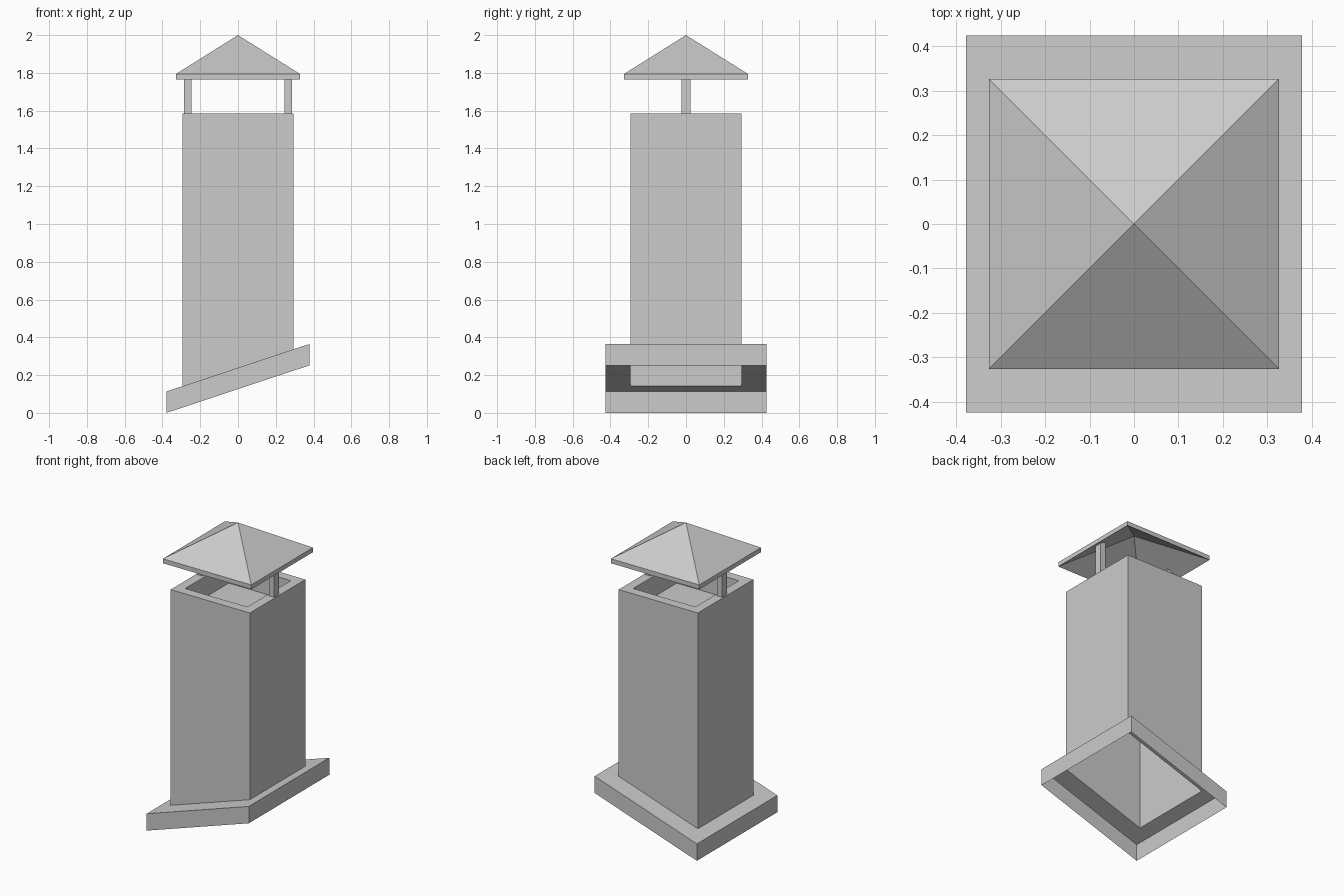
import bpy
import bmesh

# Remove the default cube
cube = bpy.data.objects.get("Cube")
if cube:
    bpy.data.objects.remove(cube, do_unlink=True)

# Single material
grey = bpy.data.materials.new("light grey")
grey.use_nodes = True
colour = (0.6, 0.6, 0.6, 1.0)
grey.diffuse_color = colour
grey.node_tree.nodes["Principled BSDF"].inputs["Base Color"].default_value = colour

CORNERS = [(-1, -1), (1, -1), (1, 1), (-1, 1)]
PITCH = 0.332  # rise of the base towards +x


def loft(name, loops, cap_end=False, cap_start=False, x=0.0):
    """Join rectangular loops (half_x, half_y, z, pitch) into one flat-faced shell."""
    bm = bmesh.new()
    rings = [[bm.verts.new((x + sx * hx, sy * hy, z + pitch * sx * hx)) for sx, sy in CORNERS]
             for hx, hy, z, pitch in loops]
    for a, b in zip(rings, rings[1:]):
        for i in range(4):
            j = (i + 1) % 4
            bm.faces.new((a[i], a[j], b[j], b[i]))
    if cap_end:
        bm.faces.new(rings[-1])
    if cap_start:
        bm.faces.new(rings[0][::-1])
    bmesh.ops.remove_doubles(bm, verts=bm.verts, dist=0.0001)
    mesh = bpy.data.meshes.new(name)
    bm.to_mesh(mesh)
    bm.free()
    mesh.materials.append(grey)
    obj = bpy.data.objects.new(name, mesh)
    bpy.context.collection.objects.link(obj)
    return obj


WALL = 0.293   # half width of the stack
HOLE = 0.23    # half width of the recess
EAVE = 0.327   # half width of the roof

# Pitched base skirt, open underneath
loft("base_skirt", [
    (0.378, 0.425, 0.126, PITCH),
    (0.378, 0.425, 0.239, PITCH),
    (WALL, WALL, 0.239, PITCH),
])

# Stack with a rim and a shallow recess at the top
loft("chimney_stack", [
    (WALL, WALL, 0.239, PITCH),
    (WALL, WALL, 1.585, 0),
    (HOLE, HOLE, 1.585, 0),
    (HOLE, HOLE, 1.445, 0),
], cap_end=True)

# Two posts holding the roof
for side, label in ((1, "left"), (-1, "right")):
    loft(label + "_post", [
        (0.02, 0.024, 1.585, 0),
        (0.02, 0.024, 1.805, 0),
    ], cap_end=True, cap_start=True, x=side * 0.265)

# Hollow pyramid roof with a thin eave
loft("cap_roof", [
    (0, 0, 1.955, 0),
    (EAVE, EAVE, 1.765, 0),
    (EAVE, EAVE, 1.795, 0),
    (0, 0, 2.0, 0),
])
